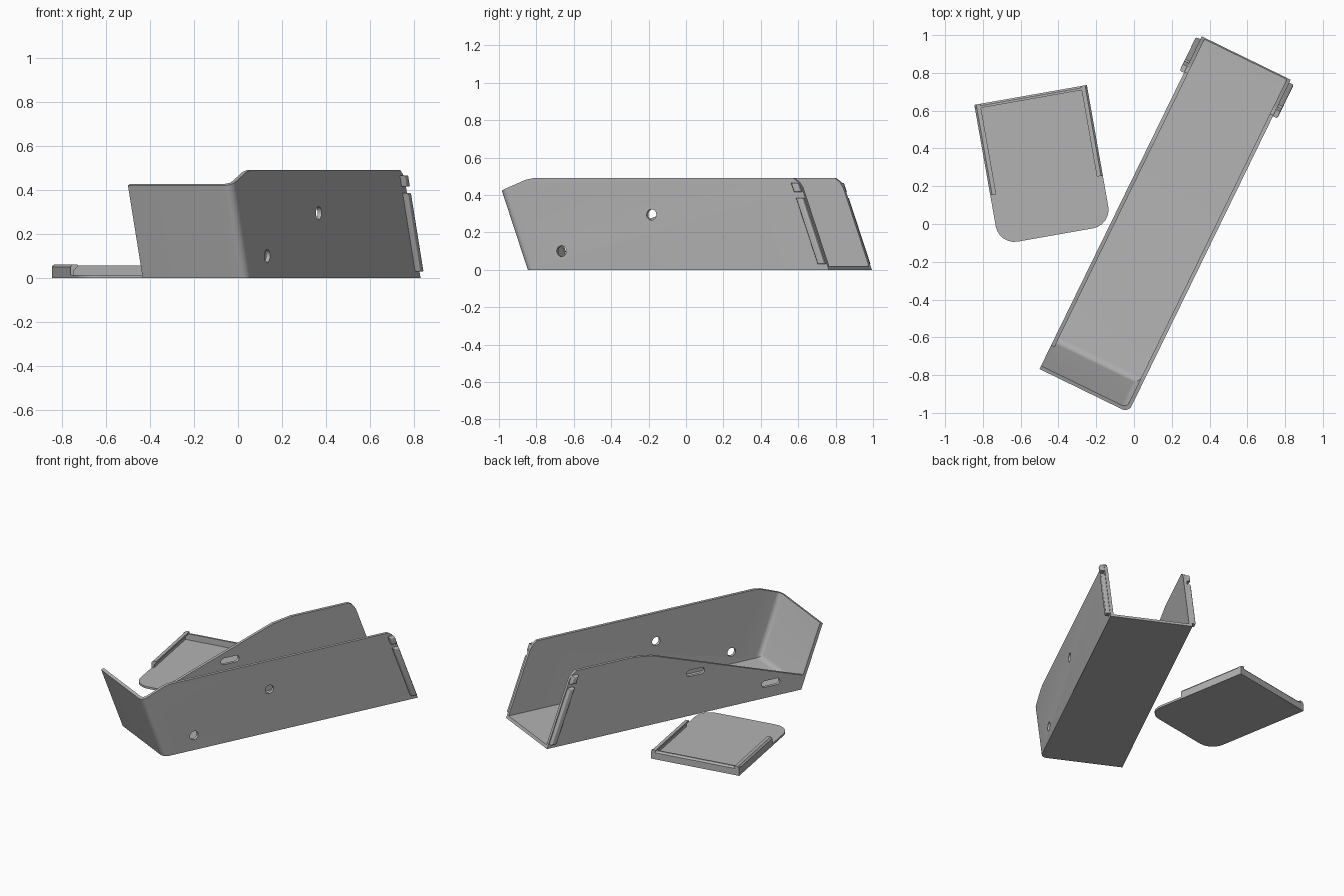
import bpy, bmesh, math
from mathutils import Matrix

if "Cube" in bpy.data.objects:
    bpy.data.objects.remove(bpy.data.objects["Cube"], do_unlink=True)

grey = bpy.data.materials.new("plain grey")
grey.use_nodes = True
grey.diffuse_color = (0.45, 0.45, 0.45, 1)
grey.node_tree.nodes["Principled BSDF"].inputs["Base Color"].default_value = (0.45, 0.45, 0.45, 1)


def prism(name, points, low, high, axis, radius=0, rounded=None):
    """Extrude an outline along an axis and round the edges chosen by a test."""
    def place(p, h):
        return {"x": (h, p[0], p[1]), "y": (p[0], h, p[1]), "z": (p[0], p[1], h)}[axis]

    bm = bmesh.new()
    a = [bm.verts.new(place(p, low)) for p in points]
    b = [bm.verts.new(place(p, high)) for p in points]
    bm.faces.new(a)
    bm.faces.new(b)
    n = len(points)
    for i in range(n):
        j = (i + 1) % n
        bm.faces.new((a[i], a[j], b[j], b[i]))
    bmesh.ops.recalc_face_normals(bm, faces=bm.faces)
    if rounded:
        edges = [e for e in bm.edges
                 if rounded((e.verts[0].co + e.verts[1].co) / 2, e.verts[1].co - e.verts[0].co)]
        bmesh.ops.bevel(bm, geom=edges, offset=radius, offset_type='OFFSET',
                        segments=6, profile=0.5, affect='EDGES', clamp_overlap=True)
        bmesh.ops.recalc_face_normals(bm, faces=bm.faces)
    mesh = bpy.data.meshes.new(name)
    bm.to_mesh(mesh)
    bm.free()
    mesh.materials.append(grey)
    obj = bpy.data.objects.new(name, mesh)
    bpy.context.collection.objects.link(obj)
    return obj


def activate(obj):
    bpy.ops.object.select_all(action='DESELECT')
    obj.select_set(True)
    bpy.context.view_layer.objects.active = obj


def cut(obj, cutter):
    cutter.hide_render = True
    mod = obj.modifiers.new("cut", 'BOOLEAN')
    mod.operation = 'DIFFERENCE'
    mod.solver = 'EXACT'
    mod.object = cutter
    activate(obj)
    bpy.ops.object.modifier_apply(modifier=mod.name)
    bpy.data.objects.remove(cutter, do_unlink=True)


def finish(obj, degrees):
    obj.data.transform(Matrix.Rotation(math.radians(degrees), 4, 'Z'))
    activate(obj)
    bpy.ops.object.shade_smooth_by_angle(angle=math.radians(30))


def stadium(y, z, radius, half=0.0):
    """Round hole outline, or a slot when half is above zero."""
    pts = []
    for i in range(24):
        t = math.tau * (i + 0.5) / 24
        shift = half if math.cos(t) > 0 else -half
        pts.append((y + shift + radius * math.cos(t), z + radius * math.sin(t)))
    return pts


# Tray: leaning front wall, open back, leaning back edges
LEFT, RIGHT, WALL, LEAN = -0.113, 0.411, 0.02, 0.365
TOP = 0.49


def front(z):
    return -0.756 - LEAN * z


def back(z):
    return 1.05 - LEAN * z


tray = prism("tray",
             [(front(0), 0), (back(0), 0), (back(0.44), 0.44), (back(0.47) - 0.01, 0.47),
              (0.84, TOP), (-0.71, TOP), (-0.755, 0.481), (front(0.42), 0.42)],
             LEFT, RIGHT, "x", 0.04,
             lambda m, d: abs(d.z) > 0.3 and m.y < -0.7 and m.x > 0.3)

cavity = prism("cavity_cutter",
               [(front(WALL) + 0.021, WALL), (1.3, WALL), (1.3, 0.7), (front(0.7) + 0.021, 0.7)],
               LEFT + WALL, RIGHT - WALL, "x", 0.03,
               lambda m, d: m.y < -0.7 and ((abs(d.z) > 0.3 and m.x > 0.3)
                                            or (abs(d.x) > 0.3 and m.z < 0.1)))
cut(tray, cavity)

# Left wall slopes down toward the front wall
cut(tray, prism("slope_cutter",
                [(0.43, TOP - 0.0005), (0.30, 0.47), (front(0.095) + 0.022, 0.095),
                 (front(0.6) + 0.022, 0.6), (0.43, 0.6)],
                LEFT - 0.1, LEFT + 0.055, "x"))

# Screw holes on the right, access slots on the left
for y, z in ((-0.005, 0.295), (-0.54, 0.1)):
    cut(tray, prism("hole_cutter", stadium(y, z, 0.029), RIGHT - 0.06, RIGHT + 0.05, "x"))
    cut(tray, prism("slot_cutter", stadium(y, z - 0.005, 0.022, 0.042), LEFT - 0.05, LEFT + 0.06, "x"))
finish(tray, -26)

# Slide ribs on the outside of the back edges, with a snap gap near the top
for side, x, out in (("left", LEFT, -1), ("right", RIGHT, 1)):
    for part, z0, z1 in (("rib", 0.03, 0.385), ("rib_catch", 0.415, 0.465)):
        outline = [(back(z0) - 0.045, z0), (back(z0) - 0.006, z0),
                   (back(z1) - 0.006, z1), (back(z1) - 0.045, z1)]
        lo, hi = sorted((x - out * 0.005, x + out * 0.026))
        rib = prism(side + "_" + part, outline, lo, hi, "x", 0.008,
                    lambda m, d: abs(m.x - (x + out * 0.026)) < 0.001)
        finish(rib, -26)

# Sliding cover: plate with rounded front corners
X0, X1, Y0, Y1 = -0.723, -0.118, 0.015, 0.768
plate = prism("cover_plate", [(X0, Y0), (X1, Y0), (X1, Y1), (X0, Y1)], 0, 0.014, "z", 0.1,
              lambda m, d: abs(d.z) > 0.01 and m.y < 0.1)
finish(plate, 10)

# Undercut side rails and the end wall of the cover
rail_outline = [(0, 0), (0, 0.05), (0.01, 0.062), (0.032, 0.062), (0.032, 0.05),
                (0.015, 0.034), (0.015, 0)]
for side, x, inward in (("left", X1, -1), ("right", X0, 1)):
    rail = prism("cover_" + side + "_rail", [(x + inward * u, z) for u, z in rail_outline],
                 0.281, Y1, "y")
    finish(rail, 10)

end_wall = prism("cover_end_wall",
                 [(Y1, 0), (Y1, 0.045), (Y1 - 0.01, 0.056), (Y1 - 0.022, 0.056), (Y1 - 0.022, 0)],
                 X0, X1, "x")
finish(end_wall, 10)
